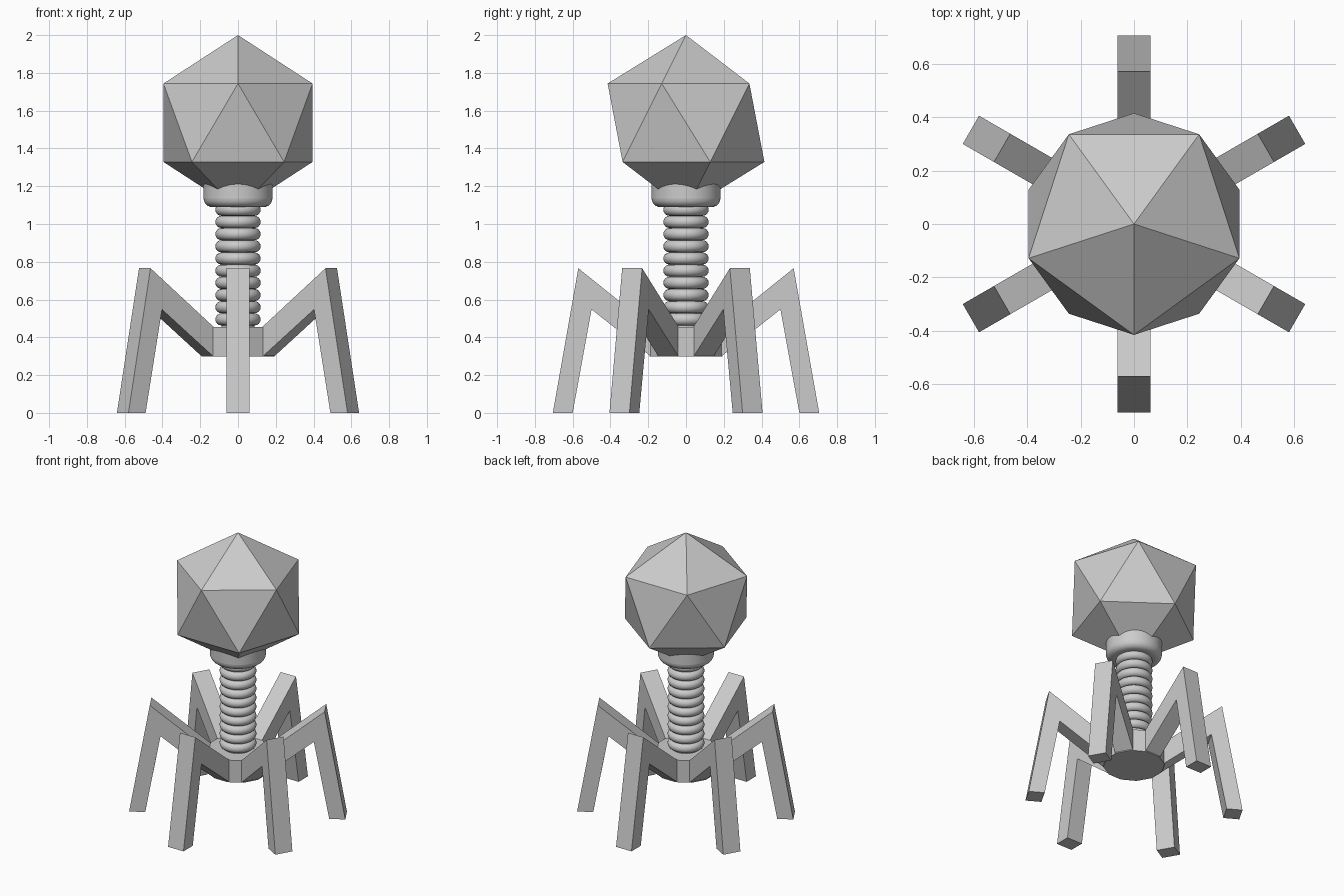
import bpy
import bmesh
import math
from mathutils import Matrix

cube = bpy.data.objects.get("Cube")
if cube:
    bpy.data.objects.remove(cube, do_unlink=True)

grey = bpy.data.materials.new("light_grey")
grey.use_nodes = True
grey.diffuse_color = (0.6, 0.6, 0.6, 1)
grey.node_tree.nodes["Principled BSDF"].inputs["Base Color"].default_value = (0.6, 0.6, 0.6, 1)


def finish(name, smooth=False):
    """Name and colour the active object."""
    ob = bpy.context.object
    ob.name = name
    ob.data.materials.append(grey)
    if smooth:
        bpy.ops.object.shade_smooth_by_angle(angle=math.radians(40))
    return ob


def cylinder(name, radius, bottom, top, sides, turn=0, smooth=True):
    bpy.ops.mesh.primitive_cylinder_add(
        vertices=sides, radius=radius, depth=top - bottom,
        location=(0, 0, (top + bottom) / 2), rotation=(0, 0, turn))
    return finish(name, smooth)


# Faceted head: twenty flat triangles, one upper corner facing the front
bpy.ops.mesh.primitive_ico_sphere_add(
    subdivisions=1, radius=0.464, location=(0, 0, 1.536), rotation=(0, 0, -math.pi / 2))
finish("head")

# Collar with a rounded lower rim, its top buried in the head
collar = cylinder("collar", 0.182, 1.09, 1.24, 64)
bm = bmesh.new()
bm.from_mesh(collar.data)
rim = [e for e in bm.edges if all(v.co.z < 0 for v in e.verts)]
bmesh.ops.bevel(bm, geom=rim, offset=0.045, segments=6, profile=0.5, affect='EDGES')
bm.to_mesh(collar.data)
bm.free()
bpy.context.view_layer.objects.active = collar
bpy.ops.object.shade_smooth_by_angle(angle=math.radians(40))

# Stem wrapped in stacked rings
cylinder("stem", 0.088, 0.44, 1.12, 48)
for i in range(10):
    bpy.ops.mesh.primitive_torus_add(
        major_radius=0.088, minor_radius=0.032, major_segments=48, minor_segments=16,
        location=(0, 0, 0.495 + 0.0645 * i))
    finish(f"stem_ring_{i + 1}", True)

# Twelve-sided base plate with a flat side towards each leg
cylinder("base", 0.2, 0.298, 0.456, 12, math.radians(15), smooth=False)

# Six bent legs, each one side profile extruded to the leg width
profile = [(0.185, 0.298), (0.5, 0.548), (0.6, 0), (0.705, 0), (0.57, 0.766), (0.185, 0.456)]
width = 0.122
for i in range(6):
    bm = bmesh.new()
    face = bm.faces.new([bm.verts.new((r, -width / 2, z)) for r, z in profile])
    side = bmesh.ops.extrude_face_region(bm, geom=[face])
    moved = [g for g in side["geom"] if isinstance(g, bmesh.types.BMVert)]
    bmesh.ops.translate(bm, verts=moved, vec=(0, width, 0))
    bmesh.ops.recalc_face_normals(bm, faces=bm.faces)
    bm.transform(Matrix.Rotation(math.radians(30 + 60 * i), 4, 'Z'))
    mesh = bpy.data.meshes.new("leg")
    bm.to_mesh(mesh)
    bm.free()
    mesh.materials.append(grey)
    leg = bpy.data.objects.new(f"leg_{i + 1}", mesh)
    bpy.context.collection.objects.link(leg)
